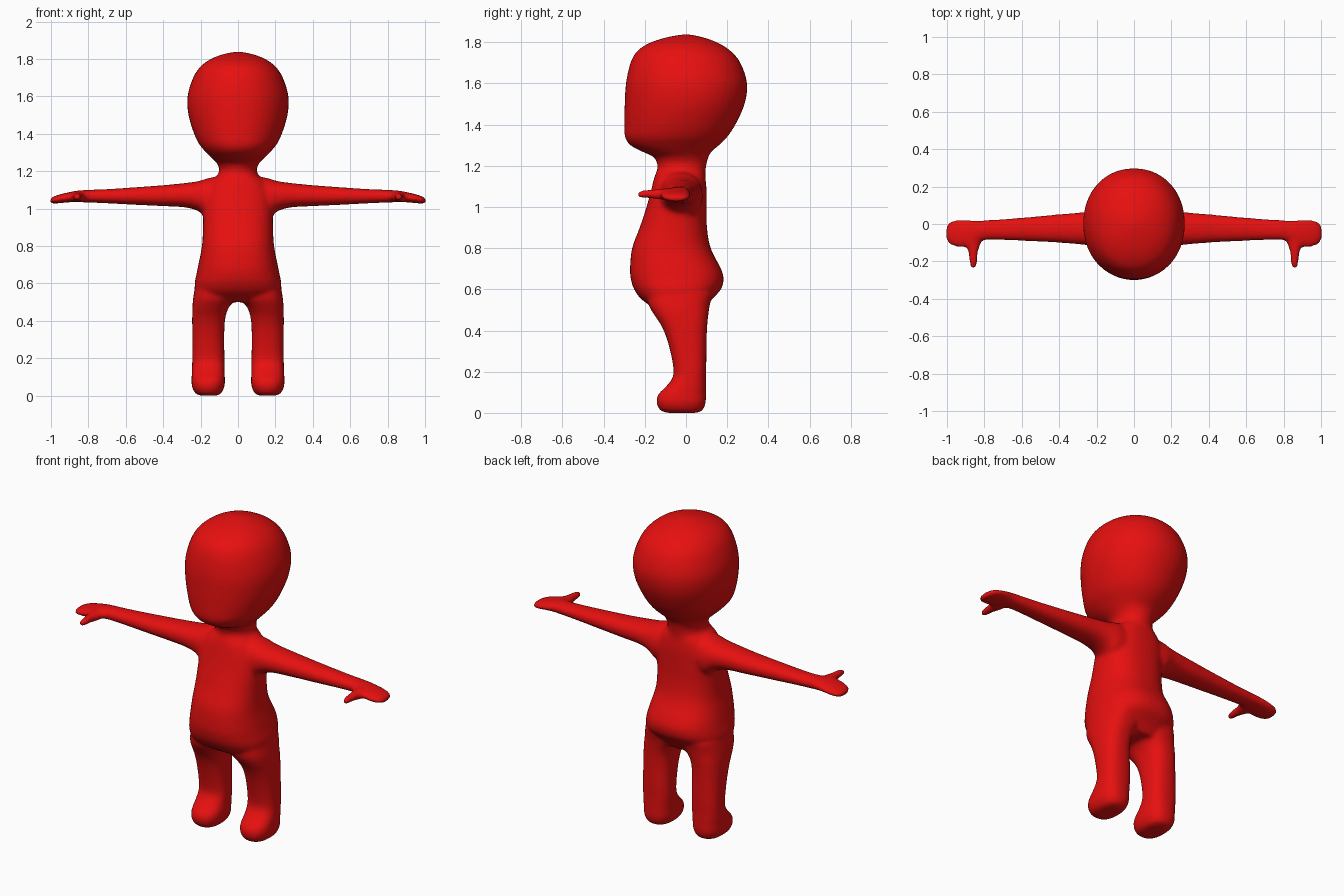
import bpy, bmesh, math
from mathutils import Vector

red = bpy.data.materials.new("bright red")
red.diffuse_color = (0.8, 0.005, 0.005, 1)

SIDES = 40
bm = bmesh.new()


def spline(rows, steps=4):
    """Smoothly interpolate section rows."""
    pts = [Vector(r) for r in rows]
    out = []
    for i in range(len(pts) - 1):
        p0, p1, p2 = pts[max(i - 1, 0)], pts[i], pts[i + 1]
        p3 = pts[min(i + 2, len(pts) - 1)]
        for s in range(steps):
            t = s / steps
            out.append(0.5 * (2 * p1 + (p2 - p0) * t + (2 * p0 - 5 * p1 + 4 * p2 - p3) * t * t
                              + (3 * p1 - p0 - 3 * p2 + p3) * t ** 3))
    return out + [pts[-1]]


def loft(rows, place, power=2.3):
    """Closed loft; each row is (position, a_min, a_max, b_min, b_max)."""
    rings = []
    for t, a0, a1, b0, b1 in spline(rows):
        ring = []
        for k in range(SIDES):
            ang = 2 * math.pi * k / SIDES
            c, s = math.cos(ang), math.sin(ang)
            a = (a0 + a1) / 2 + (a1 - a0) / 2 * math.copysign(abs(c) ** (2 / power), c)
            b = (b0 + b1) / 2 + (b1 - b0) / 2 * math.copysign(abs(s) ** (2 / power), s)
            ring.append(bm.verts.new(place(t, a, b)))
        rings.append(ring)
    for r, q in zip(rings, rings[1:]):
        for k in range(SIDES):
            j = (k + 1) % SIDES
            bm.faces.new((r[k], r[j], q[j], q[k]))
    bm.faces.new(rings[0][::-1])
    bm.faces.new(rings[-1])


def upright(rows):
    return [(z, -w, w, f, b) for z, w, f, b in rows]


# Head and neck: height, half width, front, back
loft(upright([
    (1.10, .12, -.15, .09), (1.17, .11, -.14, .095), (1.21, .10, -.14, .10),
    (1.245, .115, -.16, .11), (1.27, .14, -.215, .125), (1.30, .17, -.27, .16),
    (1.34, .205, -.297, .20), (1.40, .235, -.30, .24), (1.50, .265, -.298, .285),
    (1.60, .27, -.292, .297), (1.70, .24, -.27, .265), (1.76, .20, -.235, .215),
    (1.80, .145, -.17, .15), (1.825, .08, -.09, .08), (1.838, .02, -.02, .02)]),
    lambda t, a, b: (a, b, t), 2.1)

# Torso with round belly and seat
loft(upright([
    (.50, .19, -.14, .09), (.55, .225, -.215, .125), (.60, .232, -.252, .17),
    (.65, .222, -.268, .183), (.70, .212, -.272, .17), (.80, .193, -.262, .12),
    (.90, .187, -.225, .102), (1.0, .187, -.192, .10), (1.08, .18, -.17, .10),
    (1.14, .15, -.155, .095), (1.18, .10, -.14, .09)]),
    lambda t, a, b: (a, b, t), 2.4)

for side in (-1, 1):
    # Leg and foot: height, inner, outer, front, back
    loft([(0.0, .115, .20, -.09, .05), (.012, .09, .228, -.125, .08),
          (.05, .072, .247, -.143, .096), (.09, .07, .248, -.135, .097),
          (.13, .072, .247, -.095, .097), (.18, .072, .245, -.062, .097),
          (.25, .073, .245, -.066, .099), (.35, .073, .245, -.09, .10),
          (.42, .067, .245, -.118, .103), (.47, .05, .244, -.15, .108),
          (.52, .015, .24, -.18, .115), (.58, 0, .23, -.19, .13)],
         lambda t, a, b: (side * a, b, t), 2.5)
    # Arm and mitten hand: reach, front, back, underside, top
    loft([(.10, -.13, .08, .93, 1.175), (.17, -.125, .08, .95, 1.16),
          (.21, -.118, .072, .985, 1.147), (.28, -.11, .062, 1.006, 1.137),
          (.40, -.10, .052, 1.013, 1.125), (.55, -.092, .038, 1.02, 1.114),
          (.70, -.086, .026, 1.028, 1.104), (.80, -.086, .02, 1.032, 1.10),
          (.86, -.105, .02, 1.034, 1.096), (.91, -.125, .022, 1.033, 1.086),
          (.96, -.12, .02, 1.028, 1.074), (.99, -.105, .008, 1.027, 1.062),
          (1.005, -.08, -.02, 1.03, 1.053)],
         lambda t, a, b: (side * t, a, b), 2.2)
    # Thumb: reach forward, inner, outer, underside, top
    loft([(.05, .80, .93, 1.036, 1.092), (.10, .817, .912, 1.036, 1.09),
          (.13, .828, .893, 1.036, 1.088), (.16, .836, .884, 1.04, 1.086),
          (.20, .838, .88, 1.043, 1.082), (.235, .844, .876, 1.046, 1.077)],
         lambda t, a, b: (side * a, -t, b), 2.1)

bmesh.ops.recalc_face_normals(bm, faces=bm.faces)
mesh = bpy.data.meshes.new("body")
bm.to_mesh(mesh)
bm.free()
mesh.materials.append(red)
body = bpy.data.objects.new("body", mesh)
bpy.context.collection.objects.link(body)

# Fuse the parts into one skin and soften the joins
fuse = body.modifiers.new("fuse", 'REMESH')
fuse.mode = 'VOXEL'
fuse.voxel_size = 0.01
fuse.use_smooth_shade = True
soft = body.modifiers.new("soften", 'SMOOTH')
soft.factor = 0.5
soft.iterations = 10
